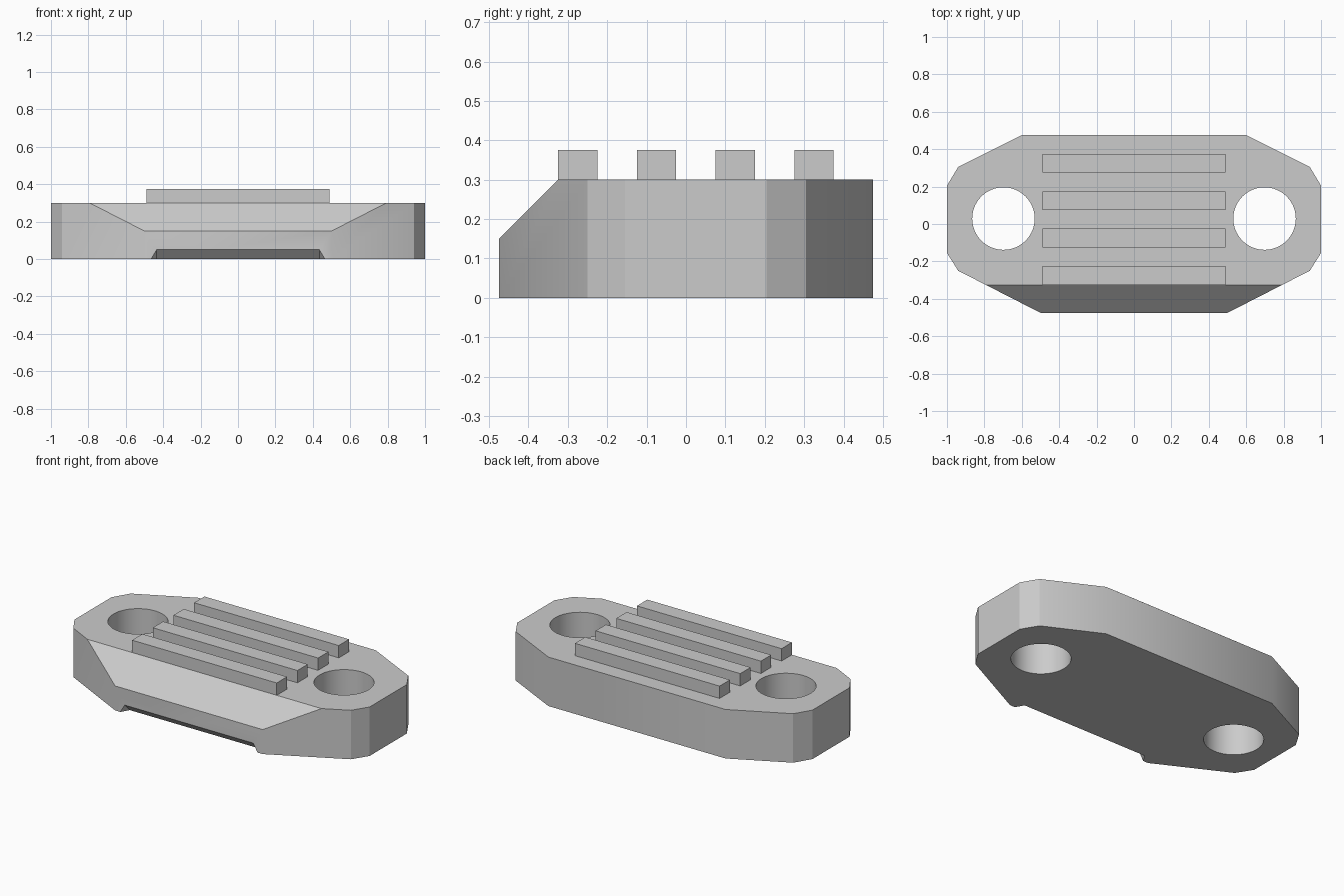
import bpy, bmesh, math
from mathutils import Vector

if "Cube" in bpy.data.objects:
    bpy.data.objects.remove(bpy.data.objects["Cube"], do_unlink=True)

grey = bpy.data.materials.new("light_grey")
grey.use_nodes = True
colour = (0.6, 0.6, 0.6, 1)
grey.diffuse_color = colour
grey.node_tree.nodes["Principled BSDF"].inputs["Base Color"].default_value = colour


def add_object(name, bm):
    bmesh.ops.recalc_face_normals(bm, faces=bm.faces[:])
    mesh = bpy.data.meshes.new(name)
    bm.to_mesh(mesh)
    bm.free()
    mesh.materials.append(grey)
    obj = bpy.data.objects.new(name, mesh)
    bpy.context.collection.objects.link(obj)
    return obj


def cut(target, cutter):
    cutter.hide_render = True
    mod = target.modifiers.new("cut", 'BOOLEAN')
    mod.operation = 'DIFFERENCE'
    mod.solver = 'EXACT'
    mod.object = cutter
    bpy.ops.object.select_all(action='DESELECT')
    bpy.context.view_layer.objects.active = target
    target.select_set(True)
    bpy.ops.object.modifier_apply(modifier=mod.name)
    bpy.data.objects.remove(cutter, do_unlink=True)


# Plate: mirrored outline, extruded upward
HEIGHT, FRONT = 0.3, -0.475
half = [(0.5, FRONT), (0.94, -0.25), (1, -0.155), (1, 0.205), (0.94, 0.305), (0.6, 0.475)]
outline = half + [(-x, y) for x, y in reversed(half)]
bm = bmesh.new()
base = bm.faces.new([bm.verts.new((x, y, 0)) for x, y in outline])
top = bmesh.ops.extrude_face_region(bm, geom=[base])["geom"]
bmesh.ops.translate(bm, vec=(0, 0, HEIGHT), verts=[v for v in top if isinstance(v, bmesh.types.BMVert)])

# Sloped upper front
bmesh.ops.bisect_plane(bm, geom=bm.verts[:] + bm.edges[:] + bm.faces[:],
                       plane_co=(0, FRONT, 0.15), plane_no=Vector((0, -1, 1)), clear_outer=True)
bmesh.ops.holes_fill(bm, edges=[e for e in bm.edges if e.is_boundary])
plate = add_object("plate", bm)

# Round bolt holes
for side in (-1, 1):
    bm = bmesh.new()
    bmesh.ops.create_cone(bm, cap_ends=True, segments=64, radius1=0.167, radius2=0.167, depth=1)
    bmesh.ops.translate(bm, vec=(side * 0.698, 0.029, HEIGHT / 2), verts=bm.verts[:])
    cut(plate, add_object("hole_cutter", bm))

# Pry notch under the front edge, with splayed ends
SIZE, OVER = 0.05, 0.05
bm = bmesh.new()
for side in (-1, 1):
    for x, y, z in ((0.465 + 1.2 * OVER, -OVER, -OVER),
                    (0.435, -OVER, SIZE + OVER), (0.435, SIZE + OVER, -OVER)):
        bm.verts.new((side * x, FRONT + y, z))
bmesh.ops.convex_hull(bm, input=bm.verts[:])
cut(plate, add_object("notch_cutter", bm))

bpy.ops.object.shade_smooth_by_angle(angle=math.radians(30))

# Raised grip bars
for i in range(4):
    bm = bmesh.new()
    bmesh.ops.create_cube(bm, size=1)
    bmesh.ops.scale(bm, vec=(0.98, 0.1, 0.085), verts=bm.verts[:])
    bmesh.ops.translate(bm, vec=(0, -0.275 + 0.2 * i, 0.333), verts=bm.verts[:])
    add_object(f"grip_bar_{i + 1}", bm)
